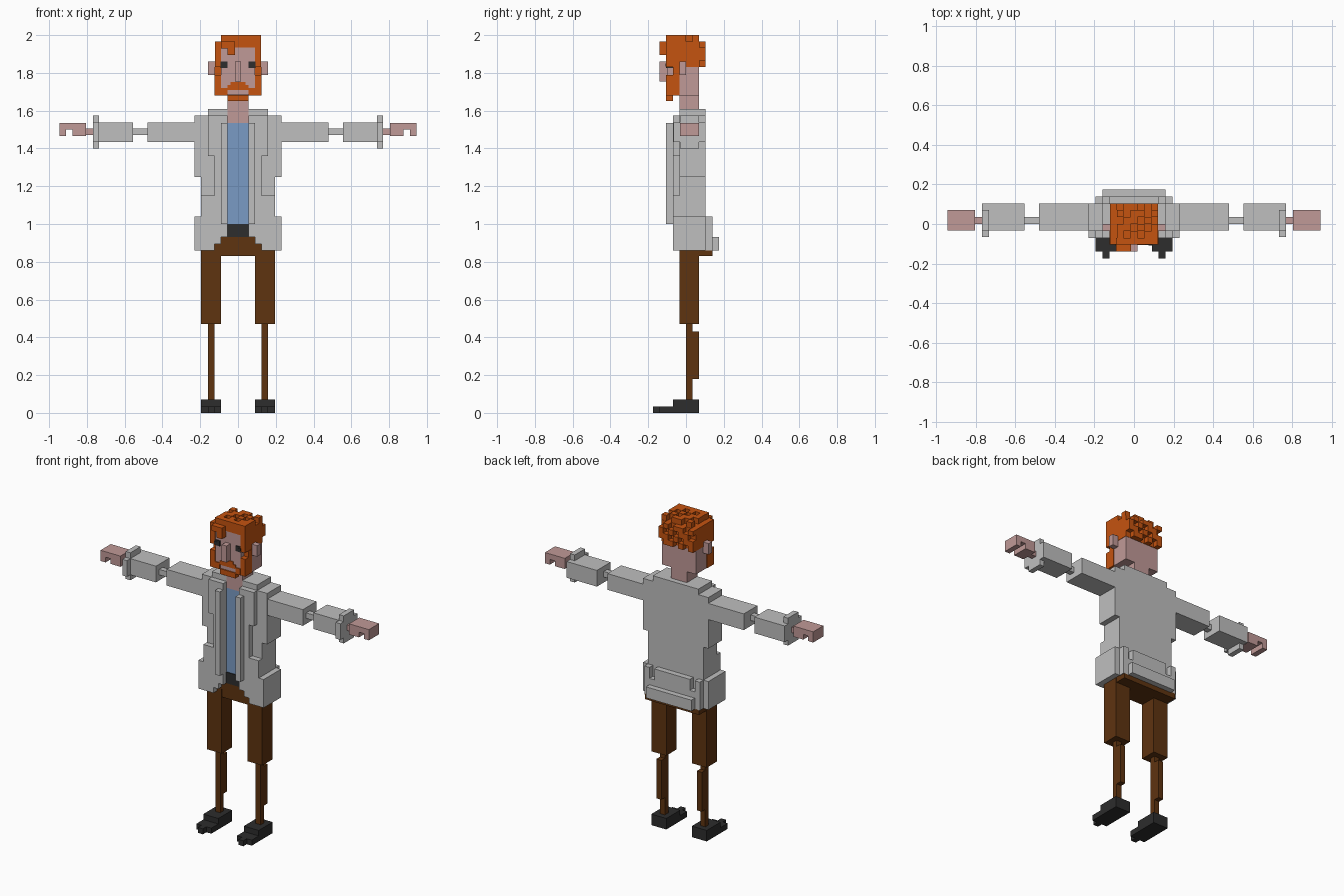
import bpy
import bmesh

cube = bpy.data.objects.get("Cube")
if cube:
    bpy.data.objects.remove(cube, do_unlink=True)


def material(name, rgb):
    m = bpy.data.materials.new(name)
    m.use_nodes = True
    col = (*rgb, 1.0)
    m.diffuse_color = col
    bsdf = m.node_tree.nodes["Principled BSDF"]
    bsdf.inputs["Base Color"].default_value = col
    bsdf.inputs["Roughness"].default_value = 0.9
    return m


GREY = material("jacket grey", (0.52, 0.52, 0.52))
SKIN = material("skin pink", (0.53, 0.32, 0.31))
HAIR = material("hair orange", (0.56, 0.087, 0.005))
BLUE = material("shirt blue", (0.195, 0.33, 0.56))
BROWN = material("trouser brown", (0.112, 0.033, 0.005))
BLACK = material("near black", (0.026, 0.026, 0.026))


def add_box(bm, x0, x1, y0, y1, z0, z1):
    verts = bmesh.ops.create_cube(bm, size=1)["verts"]
    for v in verts:
        v.co.x = x1 if v.co.x > 0 else x0
        v.co.y = y1 if v.co.y > 0 else y0
        v.co.z = z1 if v.co.z > 0 else z0


def part(name, mat, boxes, side=1):
    """One object from boxes (x0, x1, y0, y1, z0, z1); side=-1 flips it in x."""
    bm = bmesh.new()
    for x0, x1, y0, y1, z0, z1 in boxes:
        if side < 0:
            x0, x1 = -x1, -x0
        add_box(bm, x0, x1, y0, y1, z0, z1)
    me = bpy.data.meshes.new(name)
    bm.to_mesh(me)
    bm.free()
    me.materials.append(mat)
    ob = bpy.data.objects.new(name, me)
    bpy.context.collection.objects.link(ob)


def pair(name, mat, boxes):
    part("left_" + name, mat, boxes, 1)
    part("right_" + name, mat, boxes, -1)


# Legs and feet
pair("shoe", BLACK, [
    (0.09, 0.195, -0.07, 0.07, 0, 0.07),
    (0.09, 0.195, -0.14, -0.07, 0, 0.035),
    (0.125, 0.16, -0.175, -0.14, 0, 0.035)])
pair("lower_leg", BROWN, [
    (0.125, 0.16, 0, 0.035, 0.07, 0.47),
    (0.125, 0.16, 0.035, 0.07, 0.18, 0.43)])
pair("thigh", BROWN, [(0.09, 0.195, -0.035, 0.07, 0.47, 0.88)])
part("trouser_seat", BROWN, [
    (-0.19, 0.19, 0.0, 0.14, 0.83, 0.865),
    (-0.125, 0.125, -0.034, 0.0, 0.83, 0.93)])

# Shirt and belt
part("belt", BLACK, [(-0.055, 0.055, -0.04, 0.0, 0.93, 1.0)])
part("shirt", BLUE, [(-0.055, 0.055, -0.035, 0.0, 1.0, 1.535)])

# Jacket body, skirt and collar
part("jacket_back", GREY, [
    (-0.195, 0.195, 0, 0.104, 0.866, 1.575),
    (-0.195, 0.195, 0.104, 0.14, 0.86, 0.97),
    (-0.125, 0.125, 0.104, 0.14, 0.97, 1.04),
    (-0.16, 0.16, 0.14, 0.175, 0.86, 0.93),
    (-0.16, 0.16, 0.07, 0.104, 1.575, 1.61)])
pair("jacket_side", GREY, [
    (0.055, 0.195, -0.035, 0.0, 0.93, 1.575),
    (0.125, 0.195, -0.036, 0.0, 0.86, 0.93),
    (0.195, 0.23, -0.07, 0.104, 0.86, 1.04),
    (0.16, 0.195, 0.104, 0.14, 0.97, 1.04),
    (0.195, 0.23, -0.035, 0.104, 1.25, 1.575),
    (0.055, 0.16, -0.035, 0.07, 1.575, 1.61)])
pair("jacket_front", GREY, [
    (0.055, 0.16, -0.07, -0.035, 1.36, 1.575),
    (0.055, 0.125, -0.07, -0.035, 1.15, 1.36),
    (0.055, 0.195, -0.07, -0.035, 0.93, 1.15),
    (0.09, 0.195, -0.07, -0.035, 0.895, 0.93),
    (0.125, 0.195, -0.07, -0.035, 0.86, 0.895)])
pair("lapel", GREY, [(0.055, 0.09, -0.105, -0.07, 1.0, 1.535)])

# Arms
pair("sleeve", GREY, [
    (0.195, 0.48, -0.033, 0.104, 1.435, 1.538),
    (0.48, 0.555, 0.0, 0.035, 1.47, 1.505),
    (0.555, 0.735, -0.033, 0.104, 1.435, 1.538)])
pair("cuff", GREY, [
    (0.735, 0.768, -0.033, 0.07, 1.40, 1.575),
    (0.735, 0.768, -0.067, 0.104, 1.435, 1.538)])
pair("hand", SKIN, [
    (0.768, 0.805, 0.0, 0.035, 1.47, 1.505),
    (0.805, 0.945, -0.033, 0.07, 1.50, 1.535),
    (0.805, 0.875, -0.033, 0.07, 1.467, 1.50),
    (0.91, 0.945, -0.033, 0.07, 1.467, 1.50)])

# Head
part("neck", SKIN, [(-0.055, 0.055, -0.035, 0.07, 1.535, 1.69)])
part("head", SKIN, [
    (-0.09, 0.09, -0.10, -0.035, 1.685, 1.94),
    (-0.12, 0.12, -0.035, 0.07, 1.68, 1.83)])
part("nose", SKIN, [(-0.017, 0.017, -0.14, -0.10, 1.755, 1.86)])
pair("ear", SKIN, [(0.12, 0.16, -0.035, 0.0, 1.79, 1.86)])
pair("eye", BLACK, [
    (0.055, 0.092, -0.106, -0.07, 1.826, 1.86),
    (0.073, 0.093, -0.108, -0.07, 1.835, 1.85)])

# Facial hair
part("beard", HAIR, [
    (-0.055, 0.055, -0.105, -0.07, 1.65, 1.684),
    (-0.055, 0.055, -0.106, -0.09, 1.71, 1.735),
    (-0.04, 0.04, -0.106, -0.09, 1.735, 1.752)])
pair("sideburn", HAIR, [
    (0.09, 0.124, -0.07, -0.035, 1.68, 1.83),
    (0.09, 0.124, -0.105, -0.07, 1.68, 1.79),
    (0.055, 0.09, -0.106, -0.07, 1.68, 1.72)])

# Hair cap, fringe and blocky tufts
hair = [
    (-0.122, 0.122, -0.035, 0.072, 1.83, 1.965),
    (-0.122, 0.122, -0.105, -0.035, 1.935, 1.965),
    (-0.122, -0.09, -0.105, -0.035, 1.83, 1.935),
    (0.09, 0.122, -0.105, -0.035, 1.83, 1.935),
    (-0.09, -0.015, -0.14, -0.105, 1.93, 1.965),
    (-0.055, -0.015, -0.14, -0.10, 1.895, 1.93),
    (-0.09, 0.122, -0.105, -0.07, 1.965, 2.0)]
S = 0.035
for i in range(7):
    x = -0.122 + i * S
    x1 = min(x + S, 0.122)
    for j in range(4):      # tufts on the back
        if (i * 3 + j * 2) % 5 < 3:
            z = 1.83 + j * S
            hair.append((x, x1, 0.072, 0.104, z, min(z + S, 1.965)))
    for j in range(4):      # tufts on the crown
        if i > 0 and (i * 2 + j * 3) % 5 < 3:
            y = -0.07 + j * S
            hair.append((x, x1, y, y + S, 1.965, 2.0))
part("hair", HAIR, hair)
